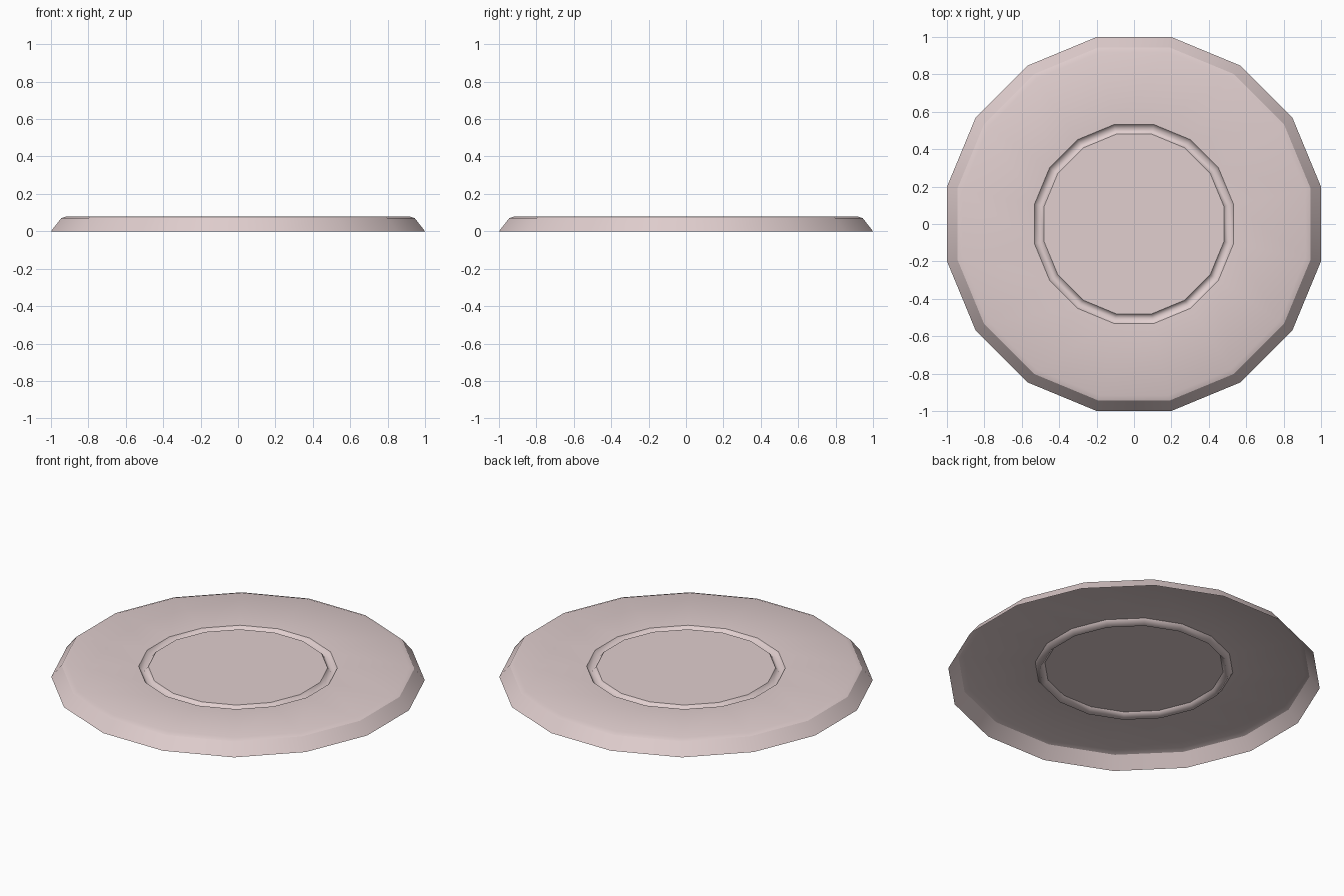
import bpy, bmesh, math

if "Cube" in bpy.data.objects:
    bpy.data.objects.remove(bpy.data.objects["Cube"])

SIDES = 16
# Half-width across flats, height, sharp edge
PROFILE = [
    (1.0, 0.0, False),      # open foot
    (0.945, 0.07, True),    # top of sloped wall
    (0.917, 0.08, False),   # rim crest
    (0.532, 0.068, True),   # groove outer lip
    (0.506, 0.034, False),  # groove bottom
    (0.48, 0.068, True),    # groove inner lip
]

bm = bmesh.new()


def ring(apothem, z):
    r = apothem / math.cos(math.pi / SIDES)
    return [bm.verts.new((r * math.cos((i + 0.5) * math.tau / SIDES),
                          r * math.sin((i + 0.5) * math.tau / SIDES), z))
            for i in range(SIDES)]


# Thin open-bottomed shell
rings = [ring(a, z) for a, z, _ in PROFILE]
for low, high in zip(rings, rings[1:]):
    for i in range(SIDES):
        j = (i + 1) % SIDES
        bm.faces.new((low[i], low[j], high[j], high[i]))

# Flat centre
bm.faces.new(rings[-1])

# Smooth shading with crisp lips
for f in bm.faces:
    f.smooth = True
for verts, (_, _, sharp) in zip(rings, PROFILE):
    if sharp:
        for i in range(SIDES):
            bm.edges.get((verts[i], verts[(i + 1) % SIDES])).smooth = False

mesh = bpy.data.meshes.new("saucer")
bm.to_mesh(mesh)
bm.free()
saucer = bpy.data.objects.new("saucer", mesh)
bpy.context.collection.objects.link(saucer)

# Pale pink glaze
mat = bpy.data.materials.new("pale_pink")
mat.diffuse_color = (0.75, 0.62, 0.62, 1)
mat.use_nodes = True
mat.node_tree.nodes["Principled BSDF"].inputs["Base Color"].default_value = mat.diffuse_color
mesh.materials.append(mat)
